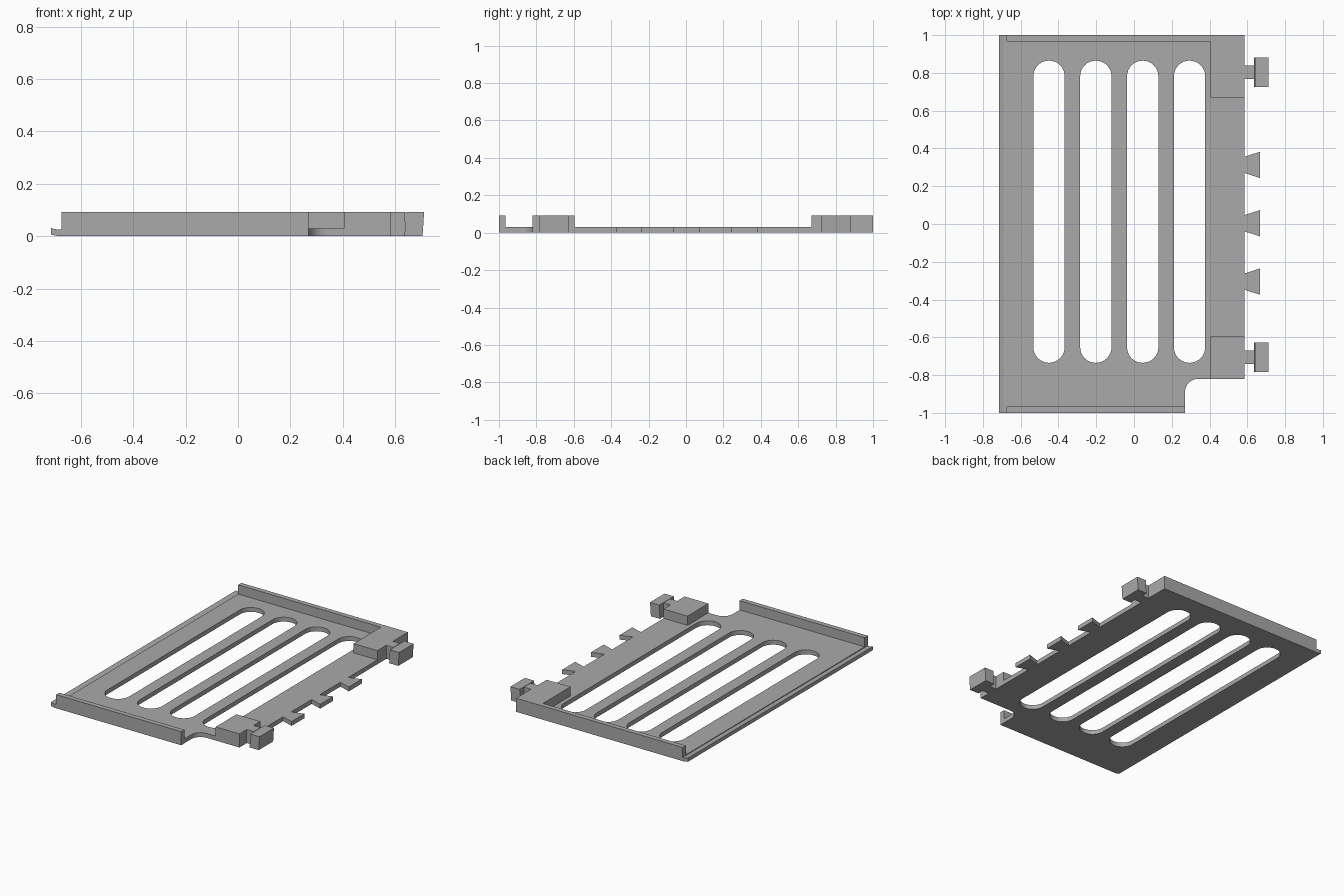
import bpy, bmesh
from math import sin, cos, pi
from mathutils import Vector

cube = bpy.data.objects.get("Cube")
if cube:
    bpy.data.objects.remove(cube, do_unlink=True)

grey = bpy.data.materials.new("plain_grey")
grey.use_nodes = True
GREY = (0.4, 0.4, 0.4, 1)
grey.diffuse_color = GREY
grey.node_tree.nodes["Principled BSDF"].inputs["Base Color"].default_value = GREY

PLATE_T, WALL_T = 0.03, 0.093
EDGE = 0.585


def prism(name, loops, start, depth, axis="z", smooth=False):
    """Fill an outline (later loops are holes) and extrude it along an axis."""
    place = {"z": lambda a, b: (a, b, start), "y": lambda a, b: (a, start, b)}[axis]
    shift = Vector((0, 0, depth)) if axis == "z" else Vector((0, depth, 0))
    bm = bmesh.new()
    edges = []
    for loop in loops:
        vs = [bm.verts.new(place(a, b)) for a, b in loop]
        edges += [bm.edges.new((v, vs[i - 1])) for i, v in enumerate(vs)]
    bmesh.ops.triangle_fill(bm, edges=edges, use_beauty=True, use_dissolve=False)
    out = bmesh.ops.extrude_face_region(bm, geom=bm.faces[:], use_keep_orig=True)
    bmesh.ops.translate(bm, vec=shift,
                        verts=[g for g in out["geom"] if isinstance(g, bmesh.types.BMVert)])
    bmesh.ops.recalc_face_normals(bm, faces=bm.faces[:])
    mesh = bpy.data.meshes.new(name)
    bm.to_mesh(mesh)
    bm.free()
    mesh.materials.append(grey)
    obj = bpy.data.objects.new(name, mesh)
    bpy.context.collection.objects.link(obj)
    if smooth:
        bpy.ops.object.select_all(action="DESELECT")
        obj.select_set(True)
        bpy.context.view_layer.objects.active = obj
        bpy.ops.object.shade_smooth_by_angle(angle=pi / 6)
    return obj


def rect(x0, x1, y0, y1):
    return [(x0, y0), (x1, y0), (x1, y1), (x0, y1)]


def arc(cx, cy, r, a0, a1, n=16):
    return [(cx + r * cos(a0 + (a1 - a0) * i / n),
             cy + r * sin(a0 + (a1 - a0) * i / n)) for i in range(n + 1)]


# Slotted plate with a rounded notch in the front left corner
outline = [(-0.675, -1), (0.27, -1)] + arc(0.34, -0.89, 0.07, pi, pi / 2) \
    + [(EDGE, -0.82), (EDGE, 1), (-0.675, 1)]
R = 0.083
slots = [arc(x, 0.865 - R, R, 0, pi) + arc(x, -0.735 + R, R, pi, 2 * pi)
         for x in (-0.45, -0.202, 0.046, 0.294)]
prism("slotted_plate", [outline] + slots, 0, PLATE_T, smooth=True)

# Grooved lip along the right edge
prism("edge_lip", [[(-0.675, 0), (-0.675, 0.025), (-0.69, 0.025),
                    (-0.715, 0.031), (-0.715, 0.006), (-0.685, 0)]], -1, 2, "y")

# Raised rims at front and back
prism("front_rim", [rect(-0.675, 0.27, -1, -0.966)], PLATE_T, WALL_T - PLATE_T)
prism("back_rim", [rect(-0.675, 0.405, 0.966, 1)], PLATE_T, WALL_T - PLATE_T)

# Corner blocks, each with a T-shaped connector
for side, y0, y1, yc in (("front", -0.82, -0.595, -0.705), ("back", 0.67, 1, 0.803)):
    prism(side + "_block", [rect(0.405, EDGE, y0, y1)], PLATE_T, WALL_T - PLATE_T)
    prism(side + "_connector_neck", [rect(EDGE, 0.638, yc - 0.036, yc + 0.036)], 0, WALL_T)
    prism(side + "_connector_head", [[(0.636, 0), (0.705, 0), (0.711, WALL_T), (0.641, WALL_T)]],
          yc - 0.078, 0.156, "y")

# Dovetail tabs between the connectors
for i, y in enumerate((-0.305, 0.004, 0.313)):
    prism(f"dovetail_tab_{i + 1}", [[(EDGE, y - 0.043), (0.668, y - 0.07),
                                     (0.668, y + 0.07), (EDGE, y + 0.043)]], 0, PLATE_T)
